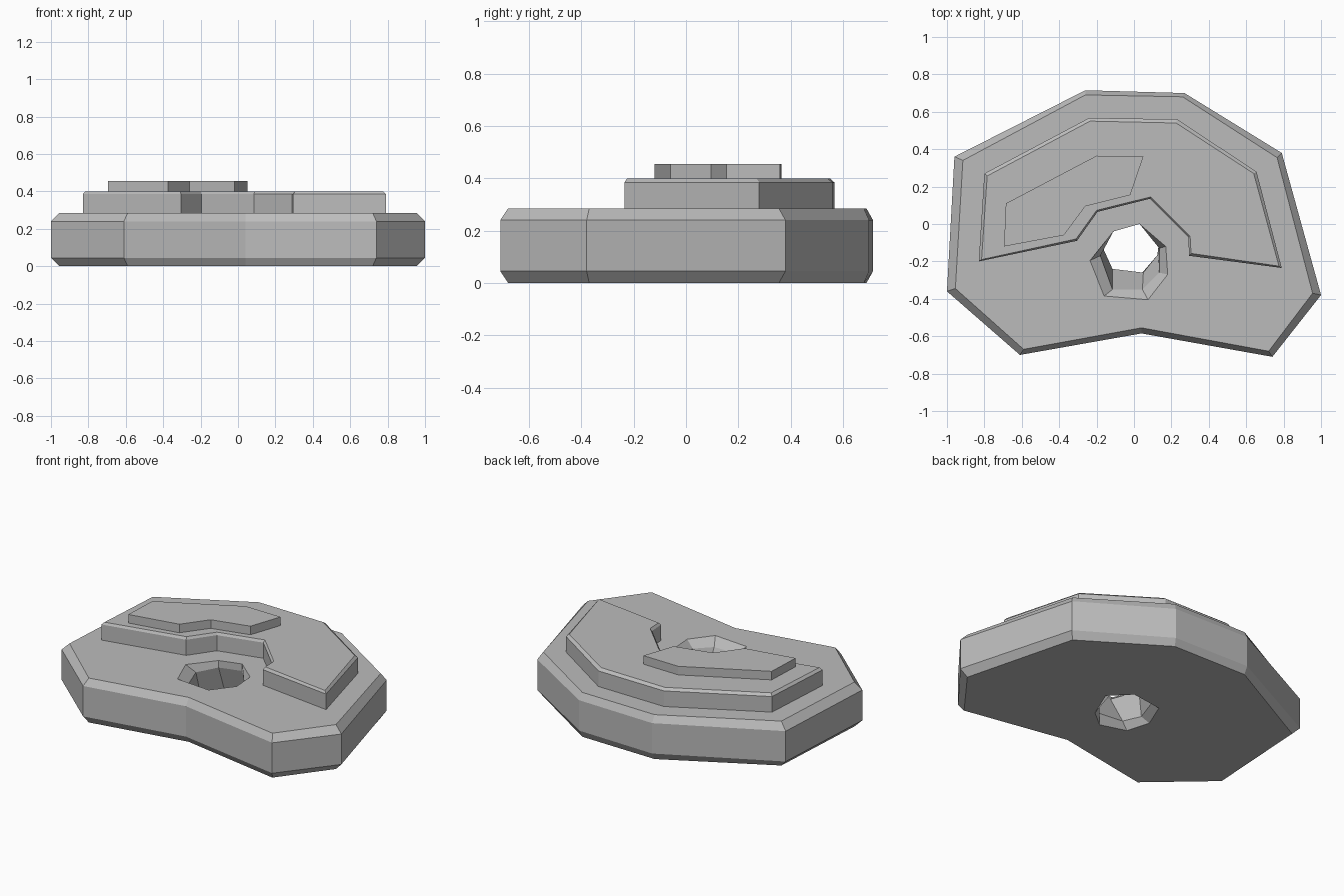
import bpy
import bmesh

default = bpy.data.objects.get("Cube")
if default:
    bpy.data.objects.remove(default, do_unlink=True)

stone = bpy.data.materials.new("stone grey")
stone.use_nodes = True
GREY = (0.5, 0.5, 0.5, 1)
stone.diffuse_color = GREY
stone.node_tree.nodes["Principled BSDF"].inputs["Base Color"].default_value = GREY


def add_wall(bm, rings):
    """Join stacked (outline, height) rings; return the end rings' edges."""
    loops = [[bm.verts.new((x, y, z)) for x, y in outline] for outline, z in rings]
    n = len(loops[0])
    for low, high in zip(loops, loops[1:]):
        for i in range(n):
            j = (i + 1) % n
            bm.faces.new((low[i], low[j], high[j], high[i]))
    return [[bm.edges.get((loop[i], loop[(i + 1) % n])) for i in range(n)]
            for loop in (loops[0], loops[-1])]


def build(name, outer, hole=None):
    """Solid made of an outer wall, an optional hole wall and flat caps."""
    bm = bmesh.new()
    bottom, top = add_wall(bm, outer)
    if hole:
        hole_bottom, hole_top = add_wall(bm, hole)
        bottom += hole_bottom
        top += hole_top
    for edges, direction in ((bottom, -1), (top, 1)):
        bmesh.ops.triangle_fill(bm, edges=edges, use_beauty=True,
                                normal=(0, 0, direction))
    bmesh.ops.recalc_face_normals(bm, faces=bm.faces)
    mesh = bpy.data.meshes.new(name)
    bm.to_mesh(mesh)
    bm.free()
    mesh.materials.append(stone)
    obj = bpy.data.objects.new(name, mesh)
    bpy.context.collection.objects.link(obj)
    return obj


# Base slab with chamfered rims
rim = [(-1, -.36), (-.61, -.7), (.04, -.585), (.74, -.71), (1, -.38),
       (.79, .38), (.27, .7), (-.26, .715), (-.96, .36)]
inset = [(-.955, -.345), (-.59, -.67), (.04, -.555), (.72, -.68), (.955, -.37),
         (.765, .355), (.26, .68), (-.26, .69), (-.915, .34)]

# Slanted seven-sided hole, flared at both ends
mouth = [(-.235, -.195), (-.16, -.385), (.075, -.405), (.18, -.27),
         (.17, -.12), (.03, 0), (-.11, -.04)]
throat = [(-.18, -.17), (-.115, -.35), (.045, -.35), (.135, -.26),
          (.135, -.13), (.03, 0), (-.11, -.04)]
neck = [(-.165, -.13), (-.115, -.24), (.05, -.26), (.13, -.16),
        (.14, -.04), (.03, .06), (-.11, .03)]
outlet = [(-.2, -.1), (-.155, -.25), (.01, -.3), (.12, -.21),
          (.2, -.02), (.08, .1), (-.13, .07)]
build("base_slab",
      [(inset, 0), (rim, .045), (rim, .24), (inset, .285)],
      [(outlet, 0), (neck, .045), (throat, .24), (mouth, .285)])

# Curved middle step wrapping around the hole
step = [(-.83, -.2), (-.8, .27), (-.24, .567), (.23, .56), (.655, .28),
        (.79, -.235), (.295, -.17), (.29, -.07), (.085, .135),
        (-.195, .065), (-.305, -.09)]
step_top = [(-.815, -.19), (-.785, .257), (-.235, .55), (.225, .54), (.64, .27),
            (.775, -.225), (.305, -.157), (.3, -.065), (.09, .145),
            (-.2, .073), (-.31, -.08)]
build("middle_step", [(step, .28), (step, .385), (step_top, .4)])

# Small raised plate on the right
plate = [(-.695, -.12), (-.685, .11), (-.2, .365), (.05, .36),
         (-.02, .155), (-.26, .095), (-.375, -.06)]
build("top_plate", [(plate, .395), (plate, .455)])
